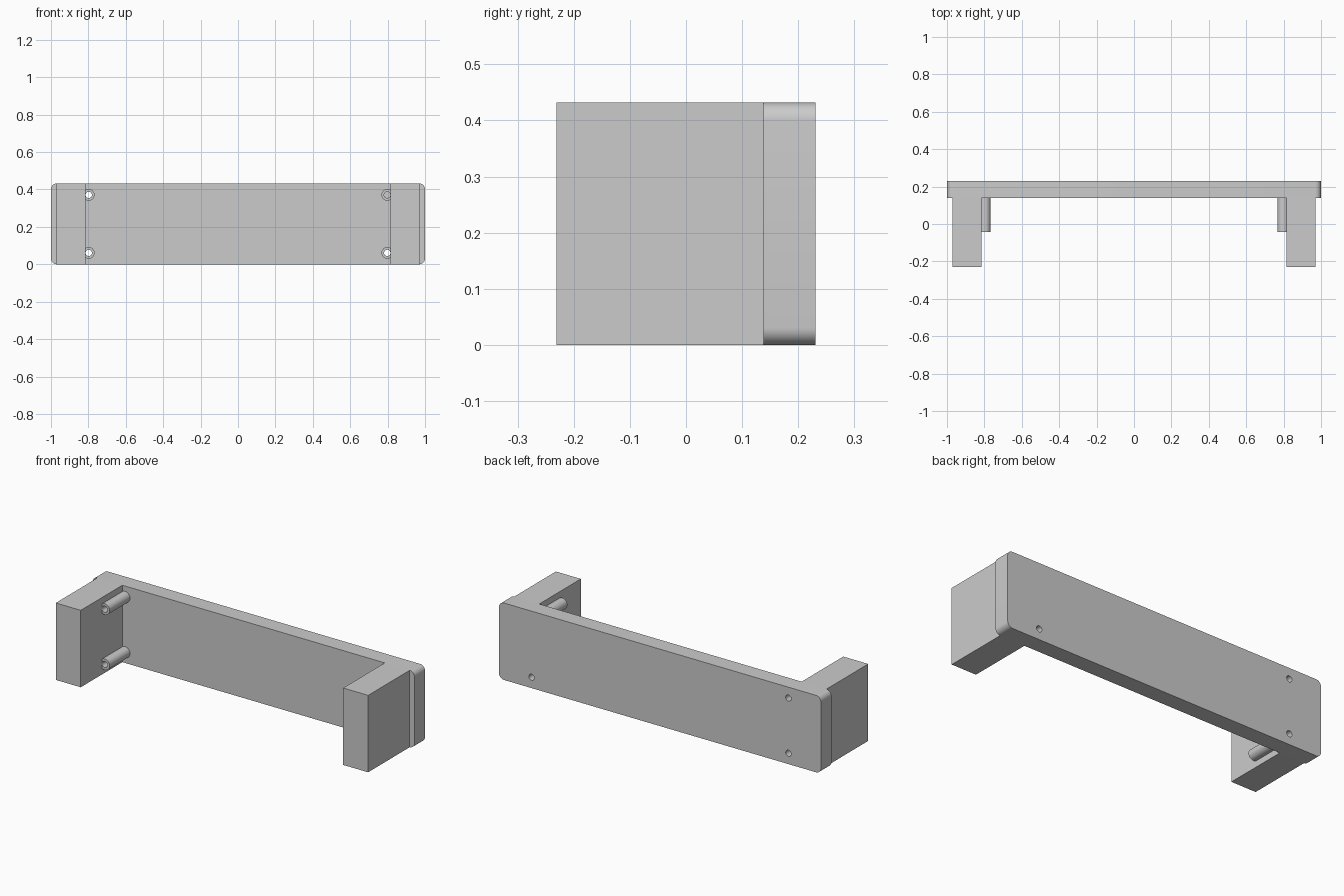
import bpy, bmesh, math
from mathutils import Vector

if "Cube" in bpy.data.objects:
    bpy.data.objects.remove(bpy.data.objects["Cube"])

H = 0.432                       # overall height
Y_BACK, Y_PLATE, Y_FRONT = 0.231, 0.138, -0.231
HOLE_X, HOLE_Z = 0.798, (0.061, 0.371)
R_OUT, R_HOLE, SEG = 0.031, 0.017, 32


def make_object(name, bm):
    bmesh.ops.recalc_face_normals(bm, faces=bm.faces)
    mesh = bpy.data.meshes.new(name)
    bm.to_mesh(mesh)
    bm.free()
    obj = bpy.data.objects.new(name, mesh)
    bpy.context.collection.objects.link(obj)
    return obj


def box(lo, hi):
    bm = bmesh.new()
    bmesh.ops.create_cube(bm, size=1)
    lo, hi = Vector(lo), Vector(hi)
    for v in bm.verts:
        v.co = (lo + hi) / 2 + v.co * (hi - lo)
    return bm


def lathe(name, profile, x, z):
    """Spin a closed (radius, y) profile around an axis along y."""
    bm = bmesh.new()
    rings = []
    for i in range(SEG):
        a = 2 * math.pi * i / SEG
        rings.append([bm.verts.new((x + r * math.cos(a), y, z + r * math.sin(a)))
                      for r, y in profile])
    n = len(profile)
    for i in range(SEG):
        a, b = rings[i], rings[(i + 1) % SEG]
        for j in range(n):
            k = (j + 1) % n
            bm.faces.new((a[j], a[k], b[k], b[j]))
    return make_object(name, bm)


def smooth(obj):
    bpy.ops.object.select_all(action='DESELECT')
    obj.select_set(True)
    bpy.context.view_layer.objects.active = obj
    bpy.ops.object.shade_smooth_by_angle(angle=math.radians(30))


# Back plate with its four corners rounded
bm = box((-1, Y_PLATE, 0), (1, Y_BACK, H))
corners = [e for e in bm.edges
           if abs(e.verts[0].co.y - e.verts[1].co.y) > 0.01]
bmesh.ops.bevel(bm, geom=corners, offset=0.031, segments=8,
                profile=0.5, affect='EDGES')
plate = make_object("back_plate", bm)

# Screw hole cutters, all four in one helper mesh
bm = bmesh.new()
for side in (-1, 1):
    for z in HOLE_Z:
        made = bmesh.ops.create_cone(bm, cap_ends=True, segments=SEG,
                                     radius1=R_HOLE, radius2=R_HOLE, depth=0.4)
        for v in made["verts"]:
            v.co = (side * HOLE_X + v.co.x, 0.185 + v.co.z, z + v.co.y)
cutter = make_object("hole_cutter", bm)
mod = plate.modifiers.new("screw_holes", 'BOOLEAN')
mod.operation, mod.solver, mod.object = 'DIFFERENCE', 'EXACT', cutter
cutter.hide_render = True
cutter.hide_set(True)
smooth(plate)

# Side legs and hollow screw posts
post_profile = [(R_HOLE, -0.043), (R_OUT, -0.043), (R_OUT, Y_PLATE), (R_HOLE, Y_PLATE)]
for side, label in ((-1, "left"), (1, "right")):
    x0, x1 = sorted((side * 0.815, side * 0.97))
    make_object(label + "_leg", box((x0, Y_FRONT, 0), (x1, Y_PLATE, H)))
    for z, level in zip(HOLE_Z, ("lower", "upper")):
        smooth(lathe(f"{label}_{level}_screw_post", post_profile, side * HOLE_X, z))
